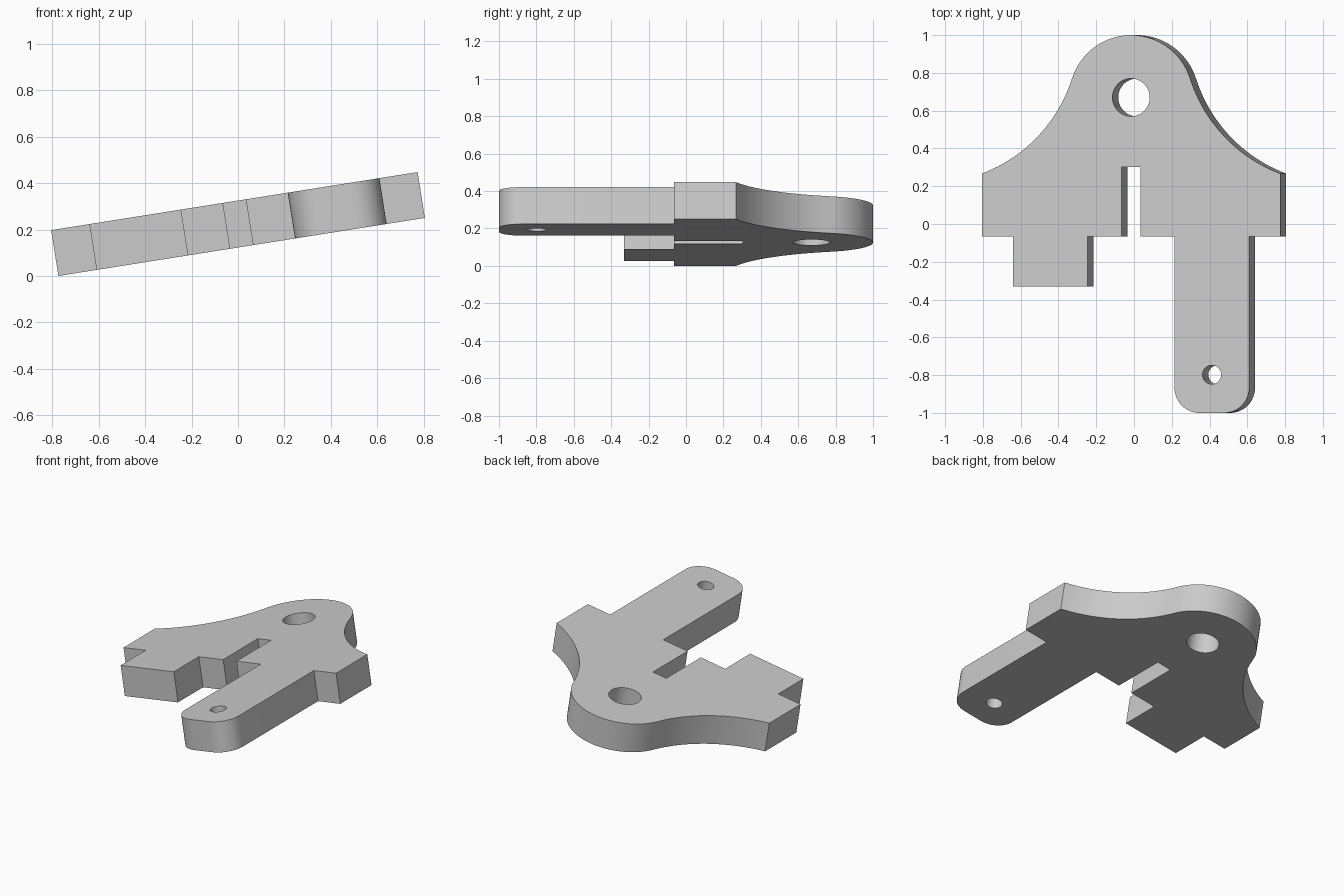
import bpy, bmesh
from math import radians, sin, cos, atan2, hypot, degrees
from mathutils import Vector

cube = bpy.data.objects.get("Cube")
if cube:
    bpy.data.objects.remove(cube, do_unlink=True)

THICK = 0.2
TILT = radians(9)
HEAD_Y, HEAD_R = 0.667, 0.333
SHOULDER = (0.8, 0.267)
BLEND = 18  # angle where the head arc meets the concave flank

grey = bpy.data.materials.new("light grey")
grey.use_nodes = True
grey.diffuse_color = (0.6, 0.6, 0.6, 1)
grey.node_tree.nodes["Principled BSDF"].inputs["Base Color"].default_value = grey.diffuse_color


def arc(cx, cy, r, start, end, steps):
    angles = [radians(start + (end - start) * i / steps) for i in range(steps + 1)]
    return [(cx + r * cos(a), cy + r * sin(a)) for a in angles]


def prism(name, outline, depth):
    bm = bmesh.new()
    face = bm.faces.new([bm.verts.new((x, y, -depth / 2)) for x, y in outline])
    top = bmesh.ops.extrude_face_region(bm, geom=[face])["geom"]
    verts = [v for v in top if isinstance(v, bmesh.types.BMVert)]
    bmesh.ops.translate(bm, verts=verts, vec=(0, 0, depth))
    bmesh.ops.recalc_face_normals(bm, faces=bm.faces)
    mesh = bpy.data.meshes.new(name)
    bm.to_mesh(mesh)
    bm.free()
    mesh.materials.append(grey)
    obj = bpy.data.objects.new(name, mesh)
    bpy.context.collection.objects.link(obj)
    return obj


# Concave flank: tangent to the head arc and ending at the shoulder corner
n = Vector((cos(radians(BLEND)), sin(radians(BLEND))))
p = Vector((0, HEAD_Y)) + HEAD_R * n
d = p - Vector(SHOULDER)
flank_r = -d.length_squared / (2 * d.dot(n))
c = p + flank_r * n
end = degrees(atan2(SHOULDER[1] - c.y, SHOULDER[0] - c.x)) % 360
flank = arc(c.x, c.y, flank_r, end, 180 + BLEND, 24)
head = arc(0, HEAD_Y, HEAD_R, BLEND, 180 - BLEND, 40)
mirrored_flank = [(-x, y) for x, y in reversed(flank)]

# Lower edge: short tab, centre slot and long arm with rounded end
base_y, tab_y, slot_y = -0.065, -0.331, 0.303
inner, outer, slot, corner = 0.233, 0.633, 0.05, 0.133
lower = [(-0.8, base_y), (-outer, base_y), (-outer, tab_y), (-inner, tab_y),
         (-inner, base_y), (-slot, base_y), (-slot, slot_y), (slot, slot_y),
         (slot, base_y), (inner, base_y)]
lower += arc(inner + corner, corner - 1, corner, 180, 270, 12)
lower += arc(outer - corner, corner - 1, corner, 270, 360, 12)
lower += [(outer, base_y), (0.8, base_y)]

plate = prism("bracket_plate", flank + head[1:-1] + mirrored_flank + lower, THICK)
bpy.context.view_layer.objects.active = plate
plate.select_set(True)

# Through holes in the head and the arm
for name, x, y, r in (("head_hole", 0, 0.67, 0.1), ("arm_hole", 0.433, -0.798, 0.05)):
    cutter = prism(name, arc(x, y, r, 0, 352.5, 47), THICK * 2)
    cutter.hide_render = True
    cut = plate.modifiers.new(name, "BOOLEAN")
    cut.operation = "DIFFERENCE"
    cut.solver = "EXACT"
    cut.object = cutter
    bpy.ops.object.modifier_apply(modifier=cut.name)
    bpy.data.objects.remove(cutter, do_unlink=True)

bpy.ops.object.shade_smooth_by_angle(angle=radians(20))

# Lean the plate so its left side is raised and its lowest edge rests on the ground
plate.rotation_euler.y = -TILT
plate.location.z = 0.8 * sin(TILT) + THICK / 2 * cos(TILT)
